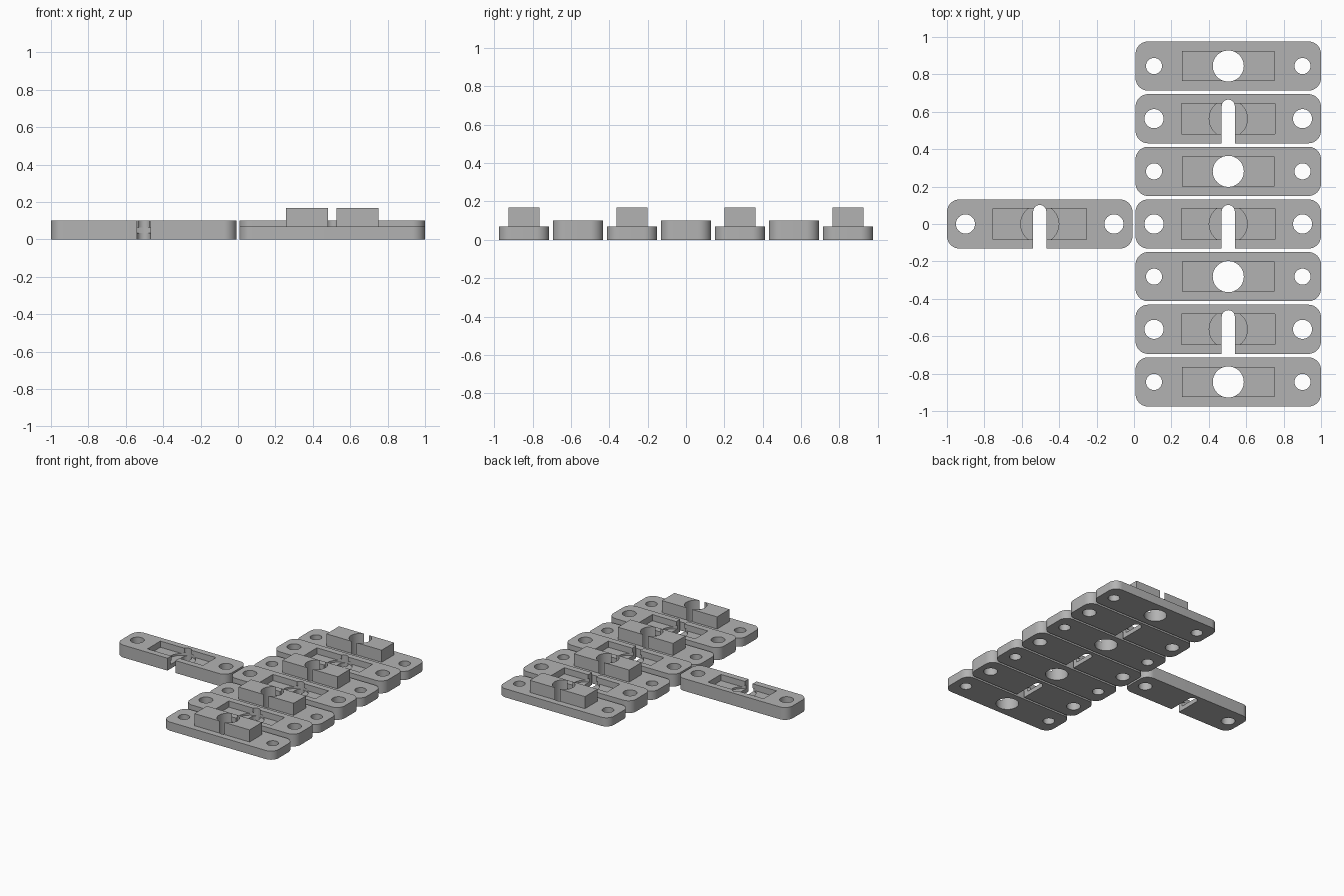
import bpy, bmesh, math
from mathutils import Matrix, Vector

if "Cube" in bpy.data.objects:
    bpy.data.objects.remove(bpy.data.objects["Cube"])

L, W, R = 0.992, 0.263, 0.068      # plate length, width, corner radius
PITCH, SIDE = 0.2815, 0.504        # row spacing, column offset
BOLT_X = 0.397                     # end hole offset

grey = bpy.data.materials.new("light_grey")
grey.diffuse_color = (0.45, 0.45, 0.45, 1)
grey.use_nodes = True
grey.node_tree.nodes["Principled BSDF"].inputs["Base Color"].default_value = grey.diffuse_color


def prism(name, outline, z0, z1):
    """Extrude a closed outline from z0 to z1."""
    bm = bmesh.new()
    face = bm.faces.new([bm.verts.new((x, y, z0)) for x, y in outline])
    top = bmesh.ops.extrude_face_region(bm, geom=[face])["geom"]
    verts = [v for v in top if isinstance(v, bmesh.types.BMVert)]
    bmesh.ops.translate(bm, verts=verts, vec=(0, 0, z1 - z0))
    bmesh.ops.recalc_face_normals(bm, faces=bm.faces)
    mesh = bpy.data.meshes.new(name)
    bm.to_mesh(mesh)
    bm.free()
    mesh.materials.append(grey)
    ob = bpy.data.objects.new(name, mesh)
    bpy.context.collection.objects.link(ob)
    return ob


def arc(cx, cy, r, a0, a1, n):
    return [(cx + r * math.cos(math.radians(a0 + (a1 - a0) * i / n)),
             cy + r * math.sin(math.radians(a0 + (a1 - a0) * i / n))) for i in range(n + 1)]


def rect(w, d):
    return [(-w / 2, -d / 2), (w / 2, -d / 2), (w / 2, d / 2), (-w / 2, d / 2)]


def rounded():
    x, y = L / 2 - R, W / 2 - R
    return (arc(x, y, R, 0, 90, 12) + arc(-x, y, R, 90, 180, 12)
            + arc(-x, -y, R, 180, 270, 12) + arc(x, -y, R, 270, 360, 12))


def cylinder(x, r, z0=-0.1, z1=0.3):
    return prism("cutter", arc(x, 0, r, 0, 360, 48)[:-1], z0, z1)


def combine(ob, tools, operation):
    """Apply booleans and delete the tools."""
    for tool in tools:
        mod = ob.modifiers.new("bool", "BOOLEAN")
        mod.operation, mod.object, mod.solver = operation, tool, "EXACT"
        bpy.context.view_layer.update()
        new = bpy.data.meshes.new_from_object(ob.evaluated_get(bpy.context.evaluated_depsgraph_get()))
        ob.modifiers.clear()
        ob.data = new
        bpy.data.objects.remove(tool)


# Plug plate: thin base, raised block, three through holes
plug = prism("plug_plate", rounded(), 0, 0.07)
combine(plug, [prism("block", rect(0.494, 0.16), 0.03, 0.168)], "UNION")
combine(plug, [cylinder(0, 0.083), cylinder(-BOLT_X, 0.043), cylinder(BOLT_X, 0.043)], "DIFFERENCE")

# Socket plate: pocket, round head recess, open slot to the front edge, end holes
socket = prism("socket_plate", rounded(), 0, 0.1)
slot = [(-0.035, -0.2), (0.035, -0.2)] + arc(0, 0.067, 0.035, 0, 180, 16)
combine(socket, [prism("pocket", rect(0.498, 0.165), 0.05, 0.2),
                 cylinder(0, 0.102, 0.035, 0.065),
                 prism("slot", slot, -0.1, 0.3),
                 cylinder(-BOLT_X, 0.051), cylinder(BOLT_X, 0.051)], "DIFFERENCE")

# Smooth the round walls, keep edges sharp
for ob in (plug, socket):
    bpy.ops.object.select_all(action="DESELECT")
    ob.select_set(True)
    bpy.context.view_layer.objects.active = ob
    bpy.ops.object.shade_smooth_by_angle(angle=math.radians(30))


def place(source, x, y, first):
    ob = source if first else source.copy()
    if not first:
        bpy.context.collection.objects.link(ob)
    ob.location = (x, y, 0)


# Column of alternating plates plus one socket plate on the left
for i in range(-3, 4):
    place(plug if i % 2 else socket, SIDE, i * PITCH, i in (-3, -2))
place(socket, -SIDE, 0, False)
